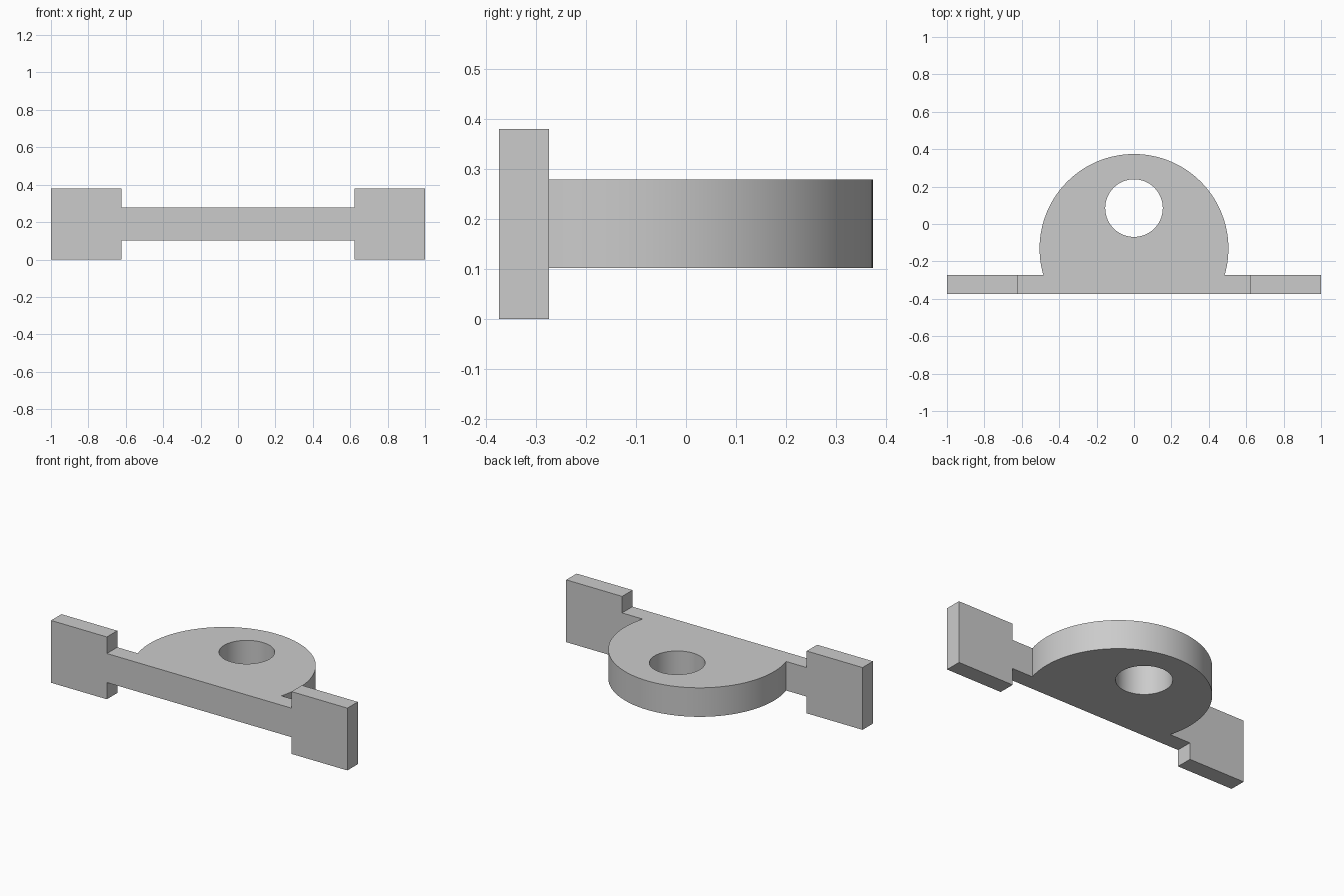
import bpy
import bmesh
from math import asin, cos, pi, sin
from mathutils import Vector

cube = bpy.data.objects.get("Cube")
if cube:
    bpy.data.objects.remove(cube, do_unlink=True)

grey = bpy.data.materials.new("plain grey")
grey.use_nodes = True
grey.diffuse_color = (0.6, 0.6, 0.6, 1)
grey.node_tree.nodes["Principled BSDF"].inputs["Base Color"].default_value = (0.6, 0.6, 0.6, 1)

FRONT, BACK = -0.374, -0.274      # front bar depth
LOW, HIGH = 0.102, 0.279          # plate thickness
END, TOP = 0.623, 0.38            # inner edge and height of the end blocks
RADIUS, CENTRE = 0.505, -0.131    # rounded lobe
HOLE, HOLE_Y = 0.154, 0.085


def extrude_loops(name, loops, offset):
    """Fill closed loops (later ones are holes) and extrude them into a solid."""
    bm = bmesh.new()
    edges = []
    for loop in loops:
        verts = [bm.verts.new(p) for p in loop]
        edges += [bm.edges.new((a, b)) for a, b in zip(verts, verts[1:] + verts[:1])]
    bmesh.ops.triangle_fill(bm, use_beauty=True, edges=edges)
    result = bmesh.ops.extrude_face_region(bm, geom=bm.faces[:], use_keep_orig=True)
    moved = [v for v in result["geom"] if isinstance(v, bmesh.types.BMVert)]
    bmesh.ops.translate(bm, verts=moved, vec=Vector(offset))
    bmesh.ops.recalc_face_normals(bm, faces=bm.faces[:])
    mesh = bpy.data.meshes.new(name)
    bm.to_mesh(mesh)
    bm.free()
    mesh.materials.append(grey)
    obj = bpy.data.objects.new(name, mesh)
    bpy.context.collection.objects.link(obj)
    return obj


# Plate: straight bar with a rounded lobe behind it and a through hole
start = asin((BACK - CENTRE) / RADIUS)
steps = 72
angles = [start + (pi - 2 * start) * i / steps for i in range(steps + 1)]
outline = [(-END, BACK, LOW), (-END, FRONT, LOW), (END, FRONT, LOW), (END, BACK, LOW)]
outline += [(RADIUS * cos(a), CENTRE + RADIUS * sin(a), LOW) for a in angles]
turns = [2 * pi * i / 64 for i in range(64)]
hole = [(HOLE * cos(a), HOLE_Y + HOLE * sin(a), LOW) for a in turns]
bracket = extrude_loops("mounting_bracket", [outline, hole], (0, 0, HIGH - LOW))

# End blocks, merged into the plate
for side in (-1, 1):
    corners = [(side * x, FRONT, z) for x, z in ((END, 0), (1, 0), (1, TOP), (END, TOP))]
    block = extrude_loops("end_block", [corners], (0, BACK - FRONT, 0))
    bpy.context.view_layer.objects.active = bracket
    union = bracket.modifiers.new("join_block", "BOOLEAN")
    union.operation = "UNION"
    union.solver = "EXACT"
    union.object = block
    bpy.ops.object.modifier_apply(modifier=union.name)
    bpy.data.objects.remove(block, do_unlink=True)

# Smooth the round walls, keep the corners sharp
bpy.ops.object.select_all(action="DESELECT")
bracket.select_set(True)
bpy.context.view_layer.objects.active = bracket
bpy.ops.object.shade_smooth_by_angle(angle=pi / 6)
